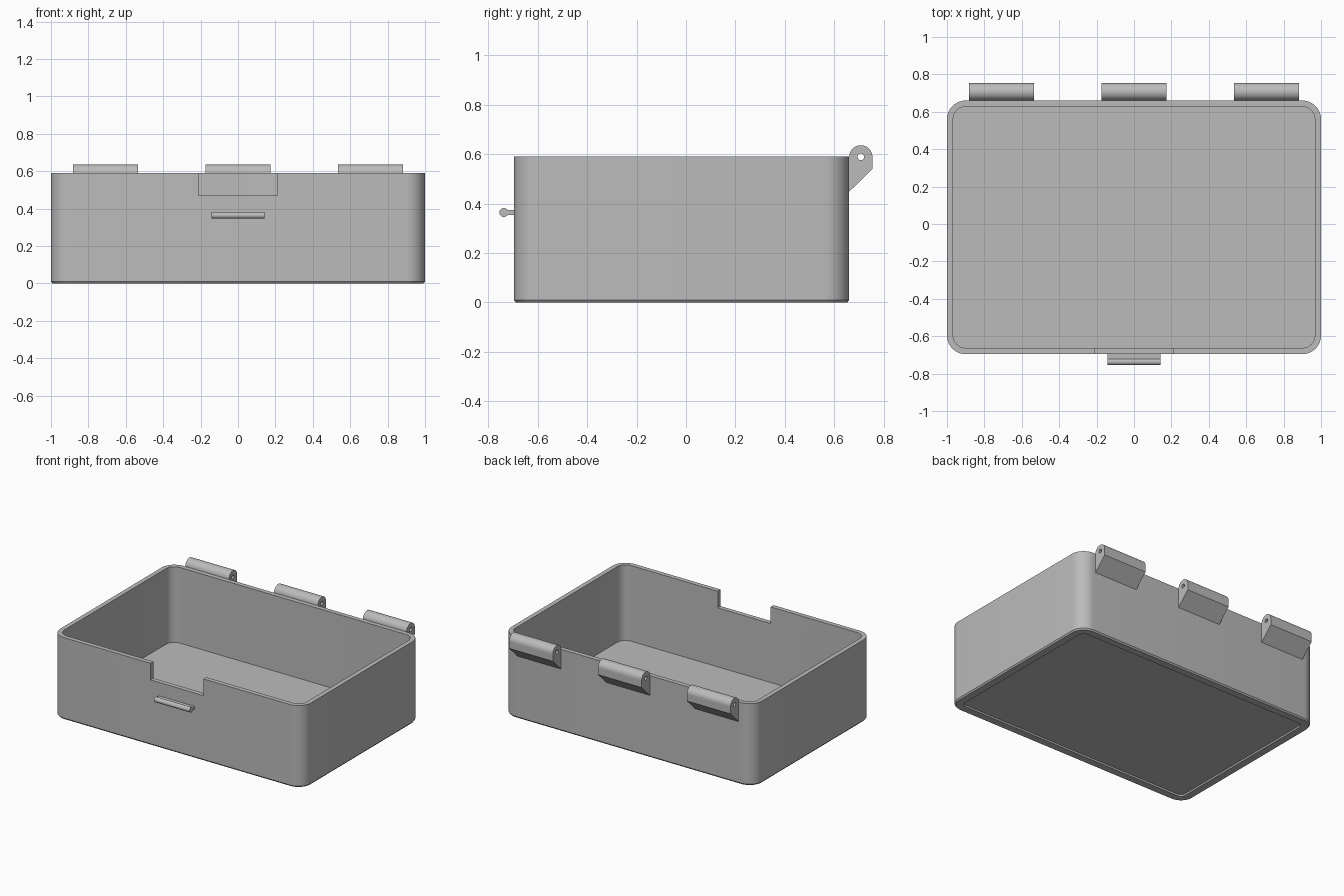
import bpy, bmesh, math

if "Cube" in bpy.data.objects:
    bpy.data.objects.remove(bpy.data.objects["Cube"])

Y0, Y1, H = -0.696, 0.66, 0.59      # body front, back and height
WALL, FLOOR, RAD = 0.033, 0.045, 0.1

grey = bpy.data.materials.new("light grey plastic")
grey.diffuse_color = (0.5, 0.5, 0.5, 1)
grey.use_nodes = True
grey.node_tree.nodes["Principled BSDF"].inputs["Base Color"].default_value = grey.diffuse_color


def add_object(name, bm):
    bmesh.ops.recalc_face_normals(bm, faces=bm.faces)
    mesh = bpy.data.meshes.new(name)
    bm.to_mesh(mesh)
    bm.free()
    mesh.materials.append(grey)
    ob = bpy.data.objects.new(name, mesh)
    bpy.context.collection.objects.link(ob)
    return ob


def activate(ob):
    bpy.ops.object.select_all(action='DESELECT')
    ob.select_set(True)
    bpy.context.view_layer.objects.active = ob


def smooth(ob):
    activate(ob)
    bpy.ops.object.shade_smooth_by_angle(angle=math.radians(30))


def bridge(bm, a, b):
    n = len(a)
    for i in range(n):
        j = (i + 1) % n
        bm.faces.new((a[i], a[j], b[j], b[i]))


def rounded_rect(d, z, steps=10):
    """Body outline moved inwards by d, at height z."""
    r = max(RAD - d, 0.02)
    hx, hy, cy = 1 - d - r, (Y1 - Y0) / 2 - d - r, (Y0 + Y1) / 2
    pts = []
    for k, (sx, sy) in enumerate(((1, 1), (-1, 1), (-1, -1), (1, -1))):
        for i in range(steps + 1):
            a = math.pi / 2 * (k + i / steps)
            pts.append((sx * hx + r * math.cos(a), cy + sy * hy + r * math.sin(a), z))
    return pts


# Box body: stacked outlines from the underside recess, up and into the inside
bm = bmesh.new()
levels = [(0.078, 0.01), (0.066, 0.01), (0.06, 0.0), (0.008, 0.0), (0.0, 0.01),
          (0.0, H), (WALL, H), (WALL, FLOOR)]
rings = [[bm.verts.new(p) for p in rounded_rect(d, z)] for d, z in levels]
for a, b in zip(rings, rings[1:]):
    bridge(bm, a, b)
bm.faces.new(rings[0])
bm.faces.new(rings[-1])
body = add_object("box_body", bm)

# Notch in the front rim
bm = bmesh.new()
bmesh.ops.create_cube(bm, size=1)
for v in bm.verts:
    v.co = (v.co.x * 0.422, -0.7 + v.co.y * 0.16, 0.62 + v.co.z * 0.3)
cutter = add_object("notch_cutter", bm)
cutter.hide_render = True
mod = body.modifiers.new("notch", 'BOOLEAN')
mod.operation, mod.solver, mod.object = 'DIFFERENCE', 'EXACT', cutter
activate(body)
bpy.ops.object.modifier_apply(modifier=mod.name)
bpy.data.objects.remove(cutter)
smooth(body)

# Hinge knuckles: round top, sloped underside, pin hole through
R, HOLE, CY, CZ = 0.047, 0.0135, Y1 + 0.047, 0.589
outline = [(R * math.cos(math.pi * i / 24), R * math.sin(math.pi * i / 24)) for i in range(24)]
corners = [(-R, 0), (-R, -0.141), (R, -0.049), (R, 0)]
for (ya, za), (yb, zb) in zip(corners, corners[1:]):
    outline += [(ya + (yb - ya) * i / 8, za + (zb - za) * i / 8) for i in range(8)]
hole = [(y * HOLE / math.hypot(y, z), z * HOLE / math.hypot(y, z)) for y, z in outline]

for name, x in (("left_hinge", -0.7085), ("middle_hinge", 0), ("right_hinge", 0.7085)):
    bm = bmesh.new()
    loops = [[bm.verts.new((x + sx * 0.174, CY + y, CZ + z)) for y, z in prof]
             for prof, sx in ((outline, -1), (outline, 1), (hole, 1), (hole, -1))]
    for k in range(4):
        bridge(bm, loops[k], loops[(k + 1) % 4])
    smooth(add_object(name, bm))

# Latch bar: round bead on a thin neck
LR, NECK, LY, LZ = 0.018, 0.01, -0.737, 0.364
a0 = math.asin(NECK / LR)
prof = [(LY + LR * math.cos(a), LZ + LR * math.sin(a))
        for a in (a0 + (2 * math.pi - 2 * a0) * i / 24 for i in range(25))]
prof += [(Y0 + 0.01, LZ - NECK), (Y0 + 0.01, LZ + NECK)]
bm = bmesh.new()
ends = [[bm.verts.new((x, y, z)) for y, z in prof] for x in (-0.142, 0.142)]
bridge(bm, *ends)
for e in ends:
    bm.faces.new(e)
smooth(add_object("latch_bar", bm))
